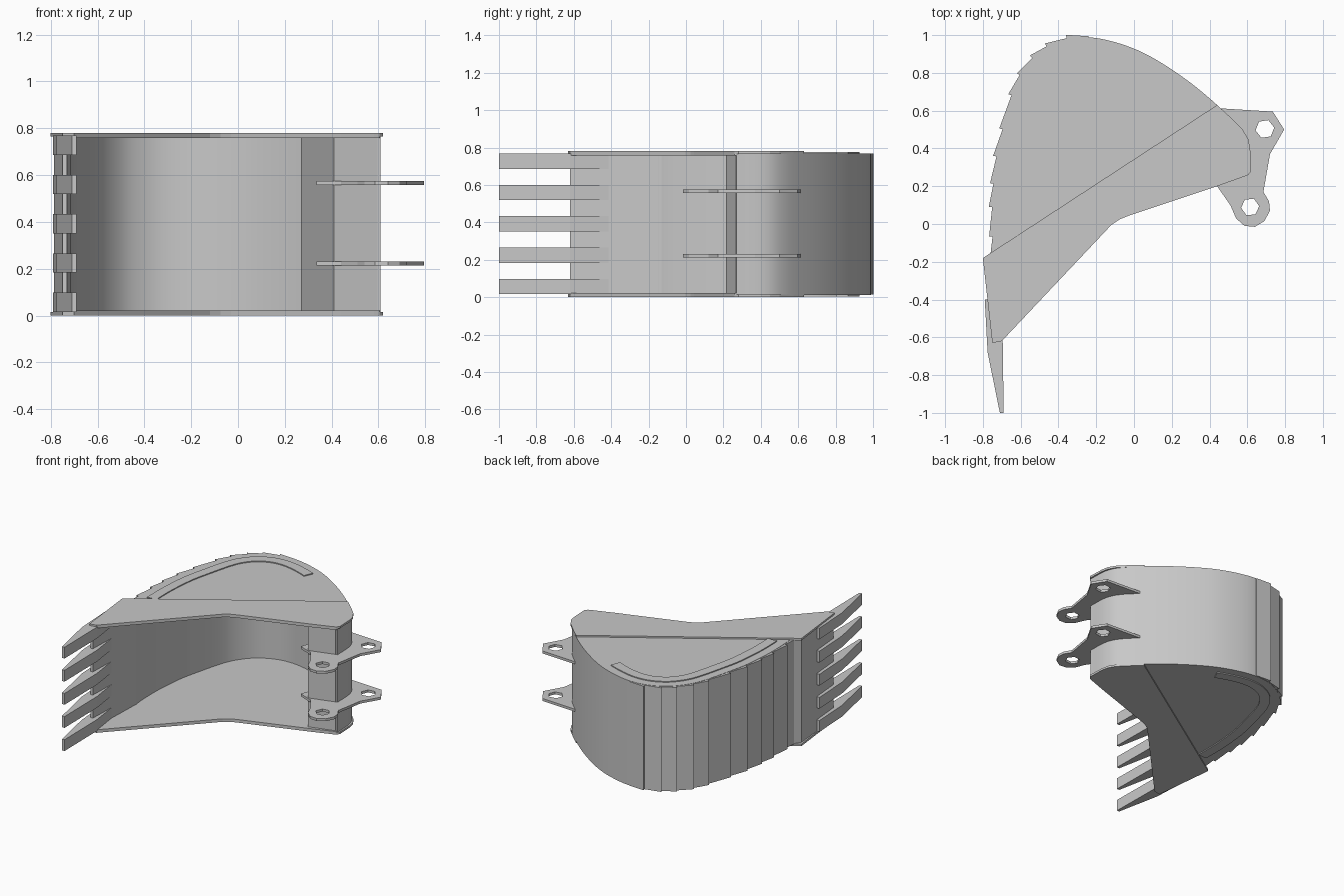
import bpy, bmesh, math
from mathutils import Vector

cube = bpy.data.objects.get("Cube")
if cube:
    bpy.data.objects.remove(cube, do_unlink=True)

HEIGHT = 0.78
STEPS = 5

steel = bpy.data.materials.new("steel_grey")
steel.use_nodes = True
steel.diffuse_color = (0.58, 0.58, 0.58, 1)
steel.node_tree.nodes["Principled BSDF"].inputs["Base Color"].default_value = (0.58, 0.58, 0.58, 1)


def prism(name, outline, z0, z1, holes=(), smooth=False):
    """Extrude a flat outline, with optional holes, from z0 to z1."""
    bm = bmesh.new()
    for loop in (outline, *holes):
        verts = [bm.verts.new((p[0], p[1], z0)) for p in loop]
        if holes:
            for a, b in zip(verts, verts[1:] + verts[:1]):
                bm.edges.new((a, b))
        else:
            bm.faces.new(verts)
    if holes:
        bmesh.ops.triangle_fill(bm, use_beauty=True, edges=bm.edges[:])
    ext = bmesh.ops.extrude_face_region(bm, geom=bm.faces[:], use_keep_orig=True)
    moved = [g for g in ext["geom"] if isinstance(g, bmesh.types.BMVert)]
    bmesh.ops.translate(bm, verts=moved, vec=(0, 0, z1 - z0))
    bmesh.ops.recalc_face_normals(bm, faces=bm.faces[:])
    mesh = bpy.data.meshes.new(name)
    bm.to_mesh(mesh)
    bm.free()
    mesh.materials.append(steel)
    obj = bpy.data.objects.new(name, mesh)
    bpy.context.collection.objects.link(obj)
    if smooth:
        bpy.ops.object.select_all(action="DESELECT")
        obj.select_set(True)
        bpy.context.view_layer.objects.active = obj
        bpy.ops.object.shade_smooth_by_angle(angle=math.radians(25))
    return obj


def both_sides(name, outline, z0, z1):
    """One plate at the bottom and its mirror at the top."""
    prism("lower_" + name, outline, z0, z1)
    prism("upper_" + name, outline, HEIGHT - z1, HEIGHT - z0)


def spline(points, steps):
    """Smooth path through the points."""
    pts = [Vector(p) for p in points]
    pts = [2 * pts[0] - pts[1]] + pts + [2 * pts[-1] - pts[-2]]
    path = []
    for a, b, c, d in zip(pts, pts[1:], pts[2:], pts[3:]):
        for i in range(steps):
            t = i / steps
            path.append(0.5 * (2 * b + (c - a) * t + (2 * a - 5 * b + 4 * c - d) * t * t
                               + (3 * b - a - 3 * c + d) * t ** 3))
    return path + [pts[-2]]


def offset(path, distance):
    """Shift the path sideways; positive is outward."""
    out = []
    for i, p in enumerate(path):
        along = (path[min(i + 1, len(path) - 1)] - path[max(i - 1, 0)]).normalized()
        out.append(p + Vector((-along.y, along.x)) * distance)
    return out


def hexagon(x, y, r, turn):
    return [(x + r * math.cos(turn + k * math.pi / 3), y + r * math.sin(turn + k * math.pi / 3))
            for k in range(6)]


# Curved back wall
BACK = [(-.735, -.15), (-.743, -.066), (-.745, .09), (-.738, .214), (-.722, .357), (-.69, .5),
        (-.643, .68), (-.6, .786), (-.535, .875), (-.46, .935), (-.355, .978), (-.24, .988),
        (-.12, .968), (.02, .92), (.15, .85), (.3, .747), (.44, .63), (.55, .52), (.6, .42),
        (.608, .27)]
back = spline(BACK, STEPS)
prism("back_wall", back + offset(back, -0.022)[::-1], 0.018, HEIGHT - 0.018, smooth=True)

# Side skins, heavier mouth plates and curved wear strips
MOUTH = [(.62, .28), (.605, .26), (.58, .25), (.44, .2), (-.03, .043), (-.075, .025),
         (-.12, -.005), (-.7, -.62), (-.75, -.63)]
both_sides("side_skin", back + [Vector(p) for p in MOUTH[1:]], 0.011, 0.022)
both_sides("mouth_plate", [(-.8, -.18), (.44, .63), (.5, .575), (.575, .5), (.605, .45), (.615, .4)]
           + MOUTH, 0.0, 0.015)
arc = slice(STEPS, 13 * STEPS + 1)
both_sides("side_wear_strip", offset(back, -0.06)[arc] + offset(back, -0.13)[arc][::-1], 0.004, 0.013)

# Stepped wear ribs down the back
lift = offset(back, 0.006)
tip = offset(back, 0.024)
for n in range(11):
    low, high = n * STEPS, (n + 1) * STEPS
    prism(f"back_rib_{n + 1}", [back[low], tip[low], lift[high], back[high]],
          0.013, HEIGHT - 0.013)

# Cutting lip
prism("cutting_lip", [(-.735, -.13), (-.785, -.2), (-.75, -.62), (-.73, -.62), (-.713, -.13)],
      0.012, HEIGHT - 0.012)

# Teeth
TOOTH = [(-.69, -1), (-.71, -1), (-.775, -.68), (-.79, -.4), (-.725, -.4), (-.695, -.62)]
for n in range(5):
    z = 0.016 + n * 0.1675
    prism(f"tooth_{n + 1}", TOOTH, z, z + 0.082)

# Boxed hinge post
prism("hinge_post", [(.41, .215), (.595, .268), (.605, .3), (.59, .42), (.54, .51), (.27, .745)],
      0.018, HEIGHT - 0.018)

# Hinge ears with pin holes
EAR = [(.46, .612), (.735, .595), (.795, .5), (.72, .37), (.685, .17), (.715, .12), (.72, .07),
       (.69, .015), (.64, -.015), (.585, -.01), (.54, .03), (.51, .1), (.44, .2), (.335, .24)]
HOLES = [hexagon(.693, .503, .05, .15), hexagon(.615, .09, .048, .1)]
for name, z in (("lower_ear", 0.213), ("upper_ear", 0.557)):
    prism(name, EAR, z, z + 0.018, HOLES)
